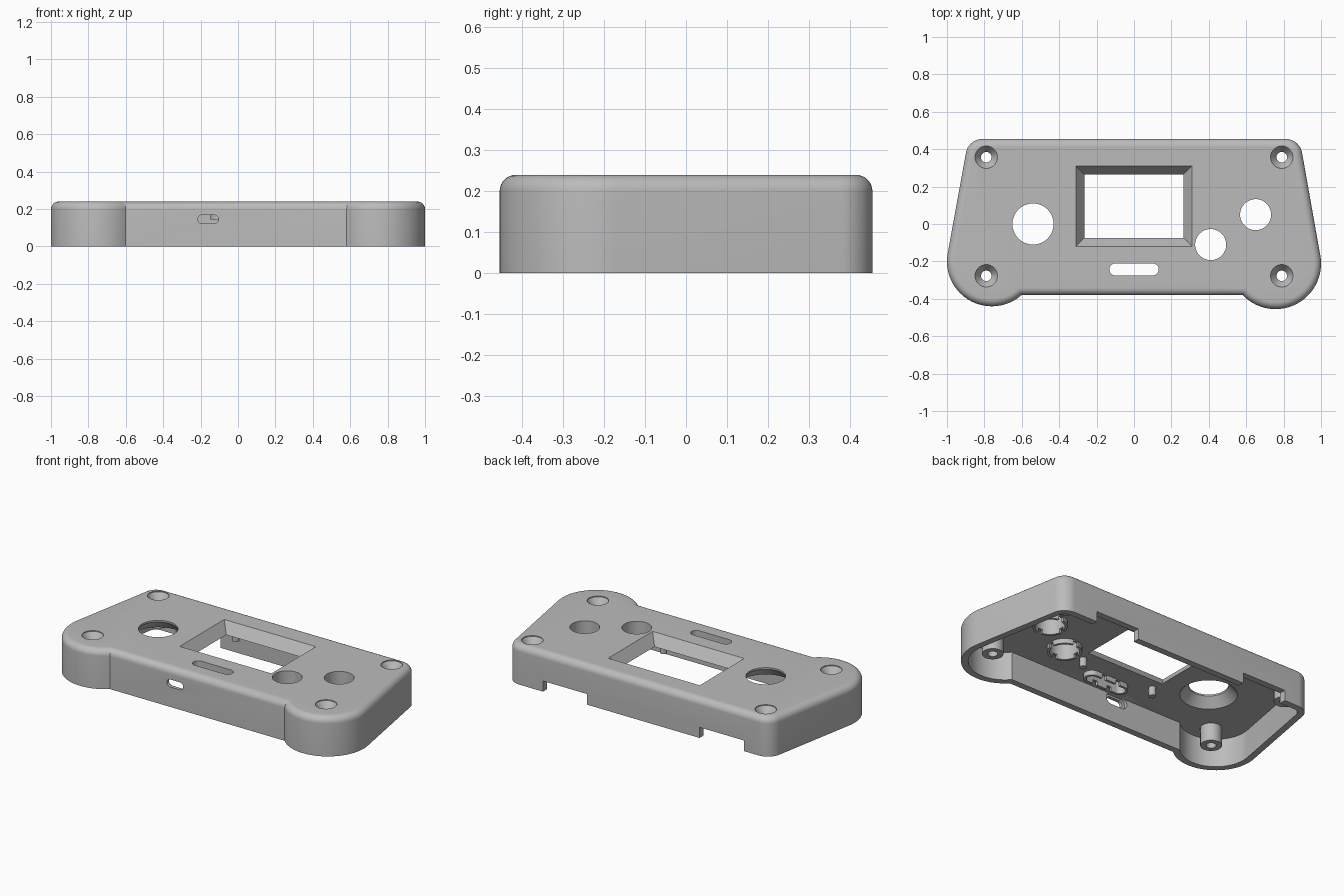
import bpy, bmesh
from math import sin, cos, pi, acos, asin, atan2, hypot

if "Cube" in bpy.data.objects:
    bpy.data.objects.remove(bpy.data.objects["Cube"])

HEIGHT, FILLET, WALL, CEILING = 0.24, 0.04, 0.04, 0.175

grey = bpy.data.materials.new("case_grey")
grey.use_nodes = True
grey.diffuse_color = (0.5, 0.5, 0.5, 1)
grey.node_tree.nodes["Principled BSDF"].inputs["Base Color"].default_value = (0.5, 0.5, 0.5, 1)


def loft(name, loops, ring=False):
    """Skin a stack of equal loops; ring joins last to first, otherwise ends are capped."""
    bm = bmesh.new()
    rows = [[bm.verts.new(p) for p in loop] for loop in loops]
    n = len(rows[0])
    pairs = list(zip(rows, rows[1:]))
    if ring:
        pairs.append((rows[-1], rows[0]))
    else:
        bm.faces.new(rows[0])
        bm.faces.new(rows[-1])
    for a, b in pairs:
        for i in range(n):
            j = (i + 1) % n
            bm.faces.new((a[i], a[j], b[j], b[i]))
    bmesh.ops.recalc_face_normals(bm, faces=bm.faces)
    mesh = bpy.data.meshes.new(name)
    bm.to_mesh(mesh)
    bm.free()
    mesh.materials.append(grey)
    obj = bpy.data.objects.new(name, mesh)
    bpy.context.collection.objects.link(obj)
    return obj


def cut(target, cutter):
    cutter.hide_render = True
    mod = target.modifiers.new("cut", "BOOLEAN")
    mod.operation, mod.solver, mod.object = "DIFFERENCE", "EXACT", cutter
    bpy.context.view_layer.objects.active = target
    bpy.ops.object.modifier_apply(modifier=mod.name)
    bpy.data.objects.remove(cutter)


def stadium(x, y, z, r, half=0.0, n=20):
    """Round-ended loop; a circle when half is zero."""
    pts = []
    for side in (0, 1):
        for i in range(n):
            a = -pi / 2 + pi * (i + 0.5) / n + pi * side
            pts.append((x + r * cos(a) + half * (1 - 2 * side), y + r * sin(a), z))
    return pts


def rect(x0, x1, y0, y1, z):
    return [(x0, y0, z), (x1, y0, z), (x1, y1, z), (x0, y1, z)]


def box(x0, x1, y0, y1, z0, z1):
    return loft("cutter", [rect(x0, x1, y0, y1, z0), rect(x0, x1, y0, y1, z1)])


def tube(name, x, y, z0, z1, r_in, r_out, half=0.0):
    return loft(name, [stadium(x, y, z, r, half) for r, z in
                       ((r_out, z0), (r_out, z1), (r_in, z1), (r_in, z0))], ring=True)


def outline(t, z):
    """Case outline moved inwards by t: two grip lobes, two back corners, straight front."""
    front = -0.38 + t
    corners = {1: (0.81, 0.365, 0.09), -1: (-0.81, 0.365, 0.09)}
    lobes = {1: (0.757, -0.212, 0.243), -1: (-0.76, -0.2, 0.24)}

    def tangent(s):
        (ax, ay, ar), (bx, by, br) = corners[s], lobes[s]
        dx, dy = bx - ax, by - ay
        return atan2(dy, dx) + s * acos((ar - br) / hypot(dx, dy))

    def arc(c, a0, a1, n):
        r = c[2] - t
        return [(c[0] + r * cos(a0 + (a1 - a0) * i / n),
                 c[1] + r * sin(a0 + (a1 - a0) * i / n), z) for i in range(n + 1)]

    def dip(c):
        return asin((front - c[1]) / (c[2] - t))

    right, left = tangent(1), tangent(-1) + 2 * pi
    pts = arc(lobes[1], -pi - dip(lobes[1]), right, 36)
    pts += arc(corners[1], right, pi / 2, 12)
    pts += arc(corners[-1], pi / 2, left, 12)
    pts += arc(lobes[-1], left, 2 * pi + dip(lobes[-1]), 36)
    return pts


# Outer body with rounded top edge, hollowed from below
loops = [outline(0, 0)]
for i in range(9):
    a = pi / 2 * i / 8
    loops.append(outline(FILLET * (1 - cos(a)), HEIGHT - FILLET + FILLET * sin(a)))
case = loft("case_shell", loops)
cut(case, loft("cutter", [outline(WALL, -0.1), outline(WALL, CEILING)]))

# Bevelled display window
b = 0.045
d = HEIGHT - CEILING
loops = []
for k, z in ((-1, HEIGHT + d), (1, CEILING), (1, CEILING - 0.03)):
    o = b * k
    loops.append(rect(-0.31 + o, 0.31 - o, -0.12 + o, 0.31 - o, z))
cut(case, loft("cutter", loops))

# Thumb stick hole, flared towards the inside
cut(case, loft("cutter", [stadium(-0.54, 0, z, r, n=32) for r, z in
                          ((0.11, 0.3), (0.11, 0.23), (0.16, CEILING), (0.16, 0.15))]))

# Button holes and slider slot, each with a notched collar underneath
for name, x, y, r, half in (("lower_button", 0.41, -0.11, 0.083, 0),
                            ("upper_button", 0.65, 0.05, 0.083, 0),
                            ("slider", 0, -0.243, 0.032, 0.1)):
    cut(case, loft("cutter", [stadium(x, y, 0.1, r, half), stadium(x, y, 0.3, r, half)]))
    collar = tube(name + "_collar", x, y, 0.145, 0.185, r, r + 0.015, half)
    w, lo, hi = 0.015, 0.1, CEILING - 0.005
    if half:
        for nx in (-0.05, 0.05):
            cut(collar, box(nx - w, nx + w, y - 0.1, y + 0.1, lo, hi))
    else:
        cut(collar, box(x - 0.2, x + 0.2, y - w, y + w, lo, hi))
        cut(collar, box(x - w, x + w, y - 0.2, y + 0.2, lo, hi))

# Countersunk screw holes with posts
for sx, side in ((1, "left"), (-1, "right")):
    for y, end in ((0.357, "back"), (-0.277, "front")):
        x = 0.79 * sx
        cut(case, loft("cutter", [stadium(x, y, z, r) for r, z in
                                  ((0.06, 0.3), (0.06, 0.235), (0.028, 0.19), (0.028, 0.1))]))
        tube(f"{end}_{side}_screw_post", x, y, 0.065, 0.182, 0.028, 0.06)

    # Display locating pegs
    for y, end in ((0.335, "back"), (-0.125 - 0.015, "front")):
        loft(f"{end}_{side}_display_peg",
             [stadium(0.25 * sx, y, z, 0.02, n=10) for z in (0.118, 0.185)])

# Port in the front wall, with a wider pocket inside
for r, half, y0, y1 in ((0.023, 0.032, -0.5, -0.3), (0.034, 0.04, -0.36, -0.3)):
    cut(case, loft("cutter", [[(px, y, pz) for px, pz, _ in stadium(-0.16, 0.145, 0, r, half)]
                              for y in (y0, y1)]))

# Cutouts in the lower edge of the back wall
for x0, x1 in ((0.35, 0.65), (-0.71, -0.41)):
    cut(case, box(x0, x1, 0.35, 0.6, -0.1, 0.065))

# Smooth curved walls, keep the crisp edges
bpy.ops.object.select_all(action="DESELECT")
for obj in bpy.context.collection.objects:
    if obj.type == "MESH" and grey.name in obj.data.materials:
        obj.select_set(True)
bpy.context.view_layer.objects.active = case
bpy.ops.object.shade_smooth_by_angle(angle=pi / 6)
